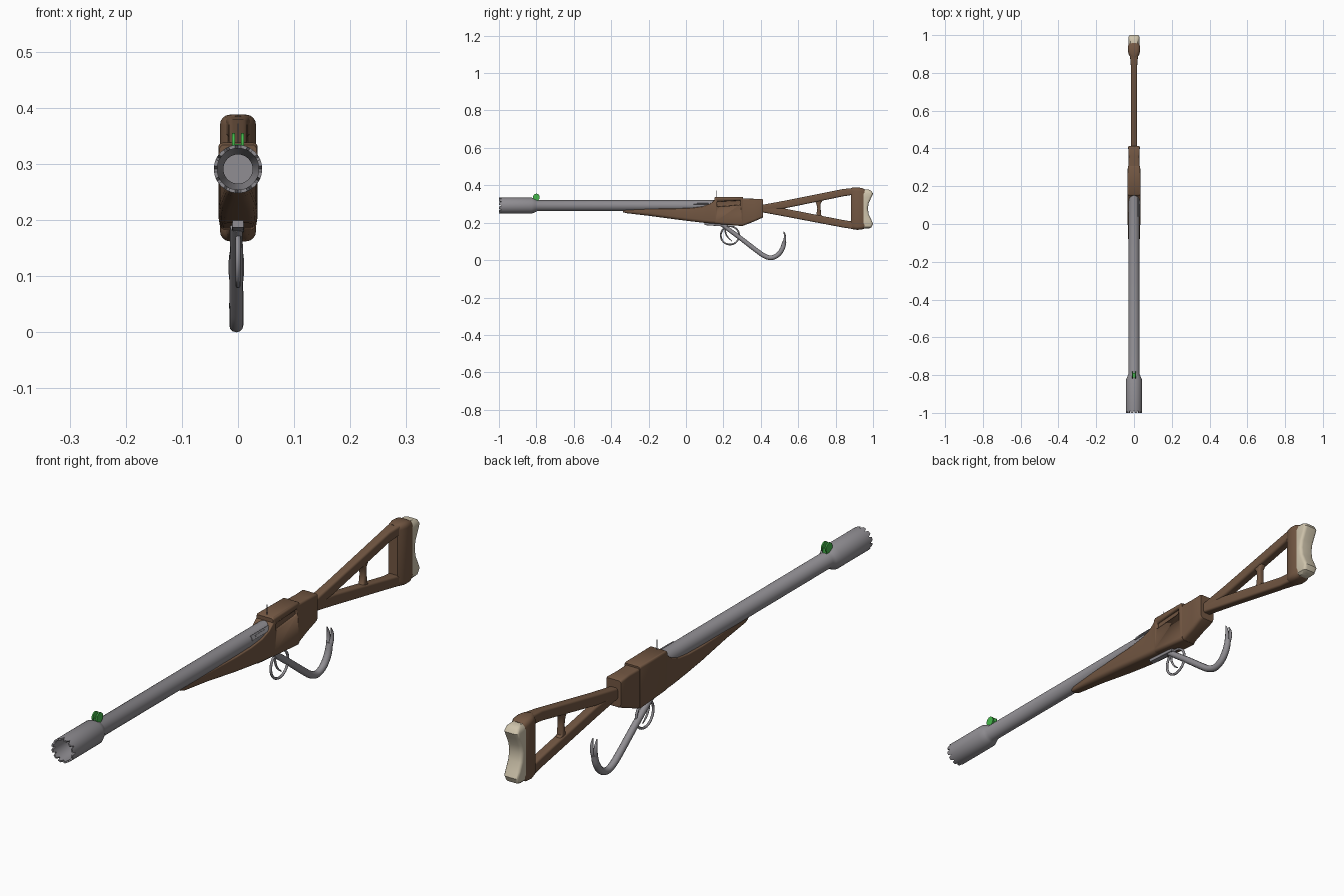
import bpy, bmesh, math
from mathutils import Vector, Matrix

if "Cube" in bpy.data.objects:
    bpy.data.objects.remove(bpy.data.objects["Cube"])


def material(name, rgb):
    m = bpy.data.materials.new(name)
    m.diffuse_color = (*rgb, 1)
    m.use_nodes = True
    m.node_tree.nodes["Principled BSDF"].inputs["Base Color"].default_value = m.diffuse_color
    return m


WOOD = material("brown wood", (0.17, 0.095, 0.055))
STEEL = material("grey steel", (0.28, 0.27, 0.29))
CREAM = material("cream pad", (0.62, 0.55, 0.41))
GREEN = material("green sight", (0.06, 0.48, 0.07))
BORE_Z = 0.291


def finish(name, bm, mat, angle=35):
    bmesh.ops.recalc_face_normals(bm, faces=bm.faces)
    me = bpy.data.meshes.new(name)
    bm.to_mesh(me)
    bm.free()
    me.materials.append(mat)
    me.shade_smooth()
    me.set_sharp_from_angle(angle=math.radians(angle))
    ob = bpy.data.objects.new(name, me)
    bpy.context.collection.objects.link(ob)
    return ob


def skin(bm, rings):
    for a, b in zip(rings, rings[1:]):
        n = len(a)
        for i in range(n):
            j = (i + 1) % n
            bm.faces.new((a[i], a[j], b[j], b[i]))


def loft(name, sections, mat, axis="y", r_hi=0.008, r_lo=0.008, x0=0.0):
    """Rounded rectangles (t, half width, hi, lo) joined along an axis."""
    bm = bmesh.new()
    rings = []
    for t, w, hi, lo in sections:
        ring = []
        lim = min(w, (hi - lo) / 2) * 0.98
        for k, (sx, sv) in enumerate(((1, 1), (-1, 1), (-1, -1), (1, -1))):
            r = min(r_hi if sv > 0 else r_lo, lim)
            cv = hi - r if sv > 0 else lo + r
            for s in range(5):
                a = math.pi / 2 * (k + s / 4)
                x = x0 + sx * (w - r) + r * math.cos(a)
                v = cv + r * math.sin(a)
                ring.append(bm.verts.new((x, t, v) if axis == "y" else (x, v, t)))
        rings.append(ring)
    skin(bm, rings)
    bm.faces.new(rings[0])
    bm.faces.new(rings[-1])
    return finish(name, bm, mat)


def tube(name, pts, mat, sides=12):
    """Tube along points (x, y, z, radius)."""
    bm = bmesh.new()
    P = [Vector(p[:3]) for p in pts]
    rings = []
    for i, p in enumerate(P):
        d = (P[min(i + 1, len(P) - 1)] - P[max(i - 1, 0)]).normalized()
        u = Vector((1, 0, 0))
        u = (u - d * u.dot(d)).normalized()
        v = d.cross(u)
        rings.append([bm.verts.new(p + pts[i][3] * (u * math.cos(a) + v * math.sin(a)))
                      for a in (2 * math.pi * k / sides for k in range(sides))])
    skin(bm, rings)
    bm.faces.new(rings[0])
    bm.faces.new(rings[-1])
    return finish(name, bm, mat, 50)


def smooth_path(pts, steps=6):
    """Catmull-Rom points through (x, y, z, radius)."""
    V = [Vector(p) for p in pts]
    V = [V[0] * 2 - V[1]] + V + [V[-1] * 2 - V[-2]]
    out = []
    for a, b, c, d in zip(V, V[1:], V[2:], V[3:]):
        for s in range(steps):
            t = s / steps
            out.append(0.5 * (2 * b + (c - a) * t + (2 * a - 5 * b + 4 * c - d) * t * t
                              + (3 * b - a - 3 * c + d) * t ** 3))
    return [tuple(p) for p in out] + [tuple(V[-2])]


# Barrel with flared muzzle, notched rim and bore
SEG = 48
profile = [(0.029, 0.165), (0.029, -0.795), (0.034, -0.805), (0.043, -0.825), (0.043, -0.98),
           (0.043, -1.0), (0.037, -1.0), (0.037, -0.98), (0.035, -0.92), (0.026, -0.86),
           (0.026, -0.80)]
bm = bmesh.new()
rings = []
for r, y in profile:
    rings.append([bm.verts.new((r * math.cos(2 * math.pi * i / SEG),
                                y + (0.014 if y == -1.0 and i % 4 == 0 else 0),
                                BORE_Z + r * math.sin(2 * math.pi * i / SEG)))
                  for i in range(SEG)])
skin(bm, rings)
bm.faces.new(rings[0])
bm.faces.new(rings[-1])
finish("barrel", bm, STEEL)

# Breech hatch on the right of the barrel
for nm, size, out in (("hatch_plate", (0.005, 0.10, 0.017), 0.0285),
                      ("hatch_handle", (0.004, 0.06, 0.006), 0.0315)):
    bm = bmesh.new()
    bmesh.ops.create_cube(bm, size=1, matrix=Matrix.Translation((0, 0.09, BORE_Z))
                          @ Matrix.Rotation(math.radians(-30), 4, "Y")
                          @ Matrix.Translation((out, 0, 0)) @ Matrix.Diagonal((*size, 1)))
    finish(nm, bm, STEEL)

# Green front sight discs
for side, nm in ((-1, "left"), (1, "right")):
    bm = bmesh.new()
    bmesh.ops.create_cone(bm, cap_ends=True, segments=24, radius1=0.018, radius2=0.018,
                          depth=0.005, matrix=Matrix.Translation((side * 0.008, -0.80, 0.337))
                          @ Matrix.Rotation(math.pi / 2, 4, "Y"))
    finish("front_sight_" + nm, bm, GREEN)
loft("front_sight_base", [(-0.812, 0.008, 0.336, 0.318), (-0.788, 0.008, 0.336, 0.315)],
     GREEN, r_hi=0.002, r_lo=0.002)

# Thin rear sight pin
tube("rear_sight_pin", [(0, 0.165, 0.33, 0.0013), (0, 0.165, 0.372, 0.0013)], STEEL, 6)

# Wooden fore-end under the barrel
loft("fore_end", [(-0.337, 0.012, 0.268, 0.256), (-0.32, 0.017, 0.270, 0.251),
                  (-0.2, 0.024, 0.274, 0.237), (-0.05, 0.032, 0.276, 0.217),
                  (0.03, 0.034, 0.279, 0.207), (0.09, 0.035, 0.287, 0.200),
                  (0.13, 0.035, 0.302, 0.196), (0.157, 0.035, 0.325, 0.194)],
     WOOD, r_hi=0.004, r_lo=0.016)

# Receiver: front block and rear block
block = loft("receiver", [(0.152, 0.033, 0.334, 0.196), (0.158, 0.035, 0.338, 0.194),
                          (0.300, 0.033, 0.338, 0.182), (0.306, 0.031, 0.335, 0.183)],
             WOOD, r_lo=0.012)
loft("receiver_rear", [(0.304, 0.029, 0.329, 0.183), (0.36, 0.028, 0.328, 0.205),
                       (0.406, 0.031, 0.327, 0.225), (0.412, 0.029, 0.324, 0.229)],
     WOOD, r_lo=0.012)

# Ejection slot cut in the right side
cutter = loft("slot_cutter", [(0.166, 0.012, 0.310, 0.288), (0.172, 0.012, 0.313, 0.285),
                              (0.285, 0.012, 0.319, 0.295), (0.291, 0.012, 0.317, 0.299)],
              WOOD, r_hi=0.002, r_lo=0.002, x0=0.036)
cutter.hide_render = True
mod = block.modifiers.new("slot", "BOOLEAN")
mod.operation, mod.object = "DIFFERENCE", cutter
bpy.context.view_layer.update()
block.data = bpy.data.meshes.new_from_object(
    block.evaluated_get(bpy.context.evaluated_depsgraph_get()))
block.modifiers.clear()
bpy.data.objects.remove(cutter)

# Skeleton stock: two arms, strut and butt
loft("stock_upper_arm", [(0.40, 0.017, 0.294, 0.260), (0.53, 0.016, 0.318, 0.277),
                         (0.84, 0.017, 0.380, 0.341), (0.90, 0.022, 0.386, 0.350)], WOOD)
loft("stock_lower_arm", [(0.40, 0.017, 0.290, 0.257), (0.53, 0.016, 0.275, 0.233),
                         (0.84, 0.017, 0.214, 0.174), (0.90, 0.022, 0.205, 0.165)], WOOD)
loft("stock_strut", [(0.22, 0.012, 0.745, 0.675), (0.243, 0.012, 0.722, 0.697),
                     (0.275, 0.012, 0.720, 0.702), (0.303, 0.012, 0.720, 0.697),
                     (0.33, 0.012, 0.738, 0.675)], WOOD, axis="z")
loft("stock_butt", [(0.882, 0.018, 0.386, 0.168), (0.895, 0.027, 0.388, 0.164),
                    (0.915, 0.032, 0.388, 0.162), (0.940, 0.032, 0.386, 0.163),
                    (0.957, 0.027, 0.378, 0.170)], WOOD, r_hi=0.018, r_lo=0.018)

# Crescent butt pad
loft("butt_pad", [(0.168, 0.018, 0.978, 0.95), (0.176, 0.026, 0.992, 0.945),
                  (0.195, 0.029, 1.0, 0.94), (0.215, 0.029, 0.991, 0.94),
                  (0.245, 0.029, 0.977, 0.94), (0.277, 0.029, 0.972, 0.94),
                  (0.305, 0.029, 0.977, 0.94), (0.335, 0.029, 0.991, 0.94),
                  (0.355, 0.029, 1.0, 0.94), (0.369, 0.026, 0.992, 0.945),
                  (0.377, 0.018, 0.978, 0.95)], CREAM, axis="z", r_hi=0.012)

# Hooked lever with a split claw
LX = -0.003
loft("lever_plate", [(0.10, 0.010, 0.200, 0.187), (0.225, 0.011, 0.198, 0.178)],
     STEEL, r_hi=0.002, r_lo=0.002)
tube("lever", smooth_path([(LX, 0.195, 0.188, 0.011), (LX, 0.29, 0.118, 0.012),
                           (LX, 0.38, 0.049, 0.0125), (LX, 0.42, 0.022, 0.0125),
                           (LX, 0.455, 0.0125, 0.0125), (LX, 0.49, 0.027, 0.0125),
                           (LX, 0.515, 0.06, 0.0125), (LX, 0.526, 0.098, 0.011)]), STEEL)
for side, nm in ((-1, "left"), (1, "right")):
    tube("lever_claw_" + nm, smooth_path(
        [(LX + side * 0.004, 0.523, 0.088, 0.008), (LX + side * 0.007, 0.529, 0.112, 0.007),
         (LX + side * 0.008, 0.528, 0.135, 0.005), (LX + side * 0.008, 0.522, 0.154, 0.0015)], 3),
        STEEL, 8)

# Trigger guard ring and trigger
tube("trigger_guard", [(0, 0.235 + 0.049 * math.cos(a), 0.132 + 0.049 * math.sin(a), 0.0045)
                       for a in (2 * math.pi * k / 32 for k in range(33))], STEEL, 8)
tube("trigger", smooth_path([(0, 0.208, 0.180, 0.004), (0, 0.212, 0.145, 0.004),
                             (0, 0.225, 0.120, 0.0035), (0, 0.246, 0.102, 0.002)], 4), STEEL, 8)
